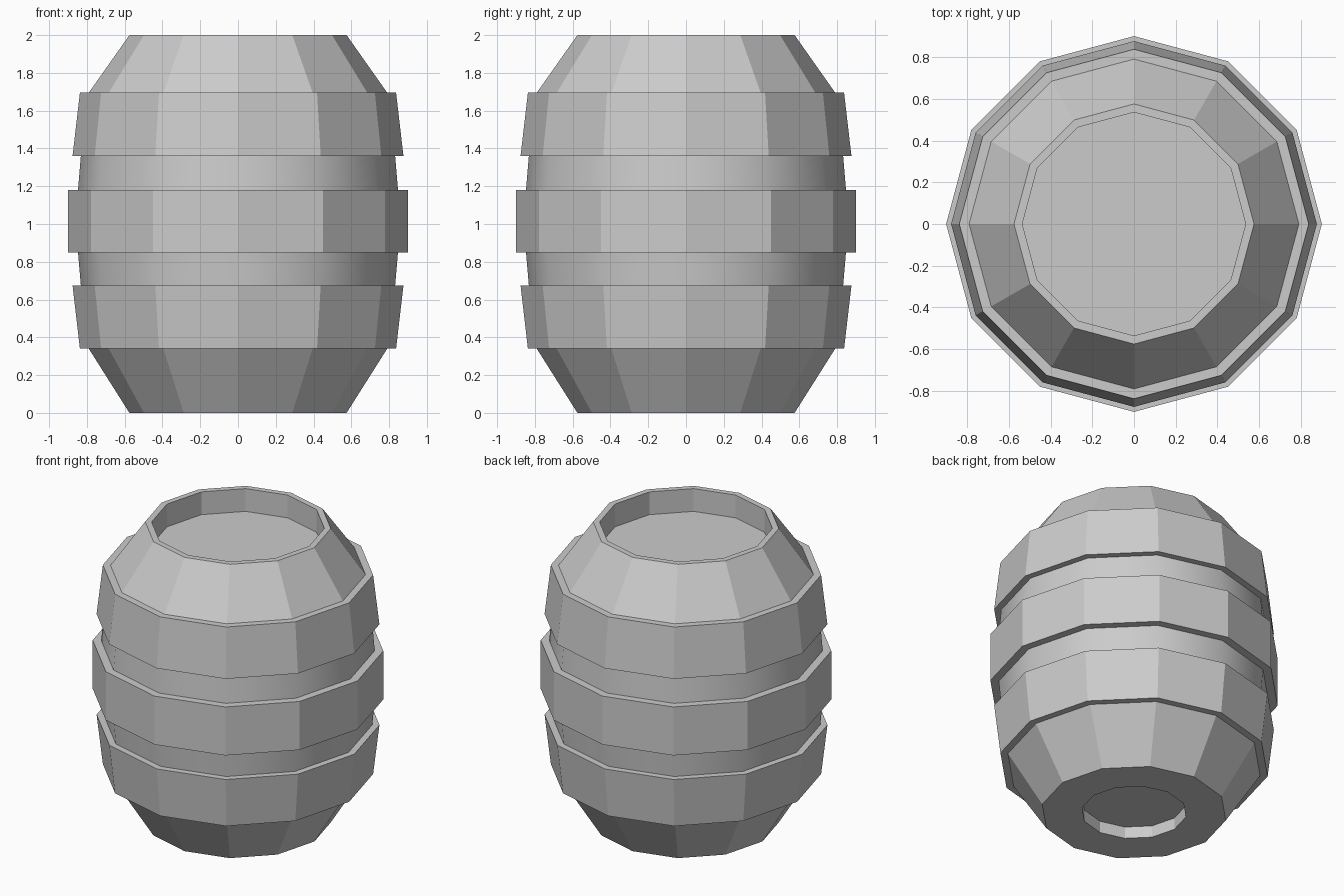
import bpy, bmesh
from math import cos, sin, pi

if "Cube" in bpy.data.objects:
    bpy.data.objects.remove(bpy.data.objects["Cube"])

SIDES = 12


def lathe(name, profile, cap=False, smooth_segments=()):
    """Revolve (radius, z) points into a faceted shell; optionally cap both ends."""
    bm = bmesh.new()
    rings = [[bm.verts.new((r * cos(2 * pi * i / SIDES), r * sin(2 * pi * i / SIDES), z))
              for i in range(SIDES)] for r, z in profile]
    for s, (a, b) in enumerate(zip(rings, rings[1:])):
        for i in range(SIDES):
            j = (i + 1) % SIDES
            face = bm.faces.new((a[i], a[j], b[j], b[i]))
            face.smooth = s in smooth_segments
    if cap:
        bm.faces.new(rings[0][::-1])
        bm.faces.new(rings[-1])
        bmesh.ops.recalc_face_normals(bm, faces=bm.faces[:])
    mesh = bpy.data.meshes.new(name)
    bm.to_mesh(mesh)
    bm.free()
    obj = bpy.data.objects.new(name, mesh)
    bpy.context.collection.objects.link(obj)
    return obj


# Barrel body: bottom recess, bulging staves, top rim and sunken lid
lathe("barrel_body", [
    (0.325, 0.08), (0.325, 0.0), (0.575, 0.0),
    (0.79, 0.34), (0.832, 0.675), (0.847, 0.85),
    (0.847, 1.18), (0.832, 1.36), (0.79, 1.695),
    (0.575, 2.0), (0.535, 2.0), (0.535, 1.845),
], cap=True, smooth_segments=(4, 6))

# Three raised hoops, seated on the body: (z, inner radius, outer radius) at each end
hoops = {
    "lower_hoop": ((0.34, 0.79, 0.837), (0.675, 0.832, 0.876)),
    "middle_hoop": ((0.85, 0.847, 0.9), (1.18, 0.847, 0.9)),
    "upper_hoop": ((1.36, 0.832, 0.876), (1.695, 0.79, 0.837)),
}
for name, ((z0, in0, out0), (z1, in1, out1)) in hoops.items():
    lathe(name, [(in0, z0), (out0, z0), (out1, z1), (in1, z1)])
